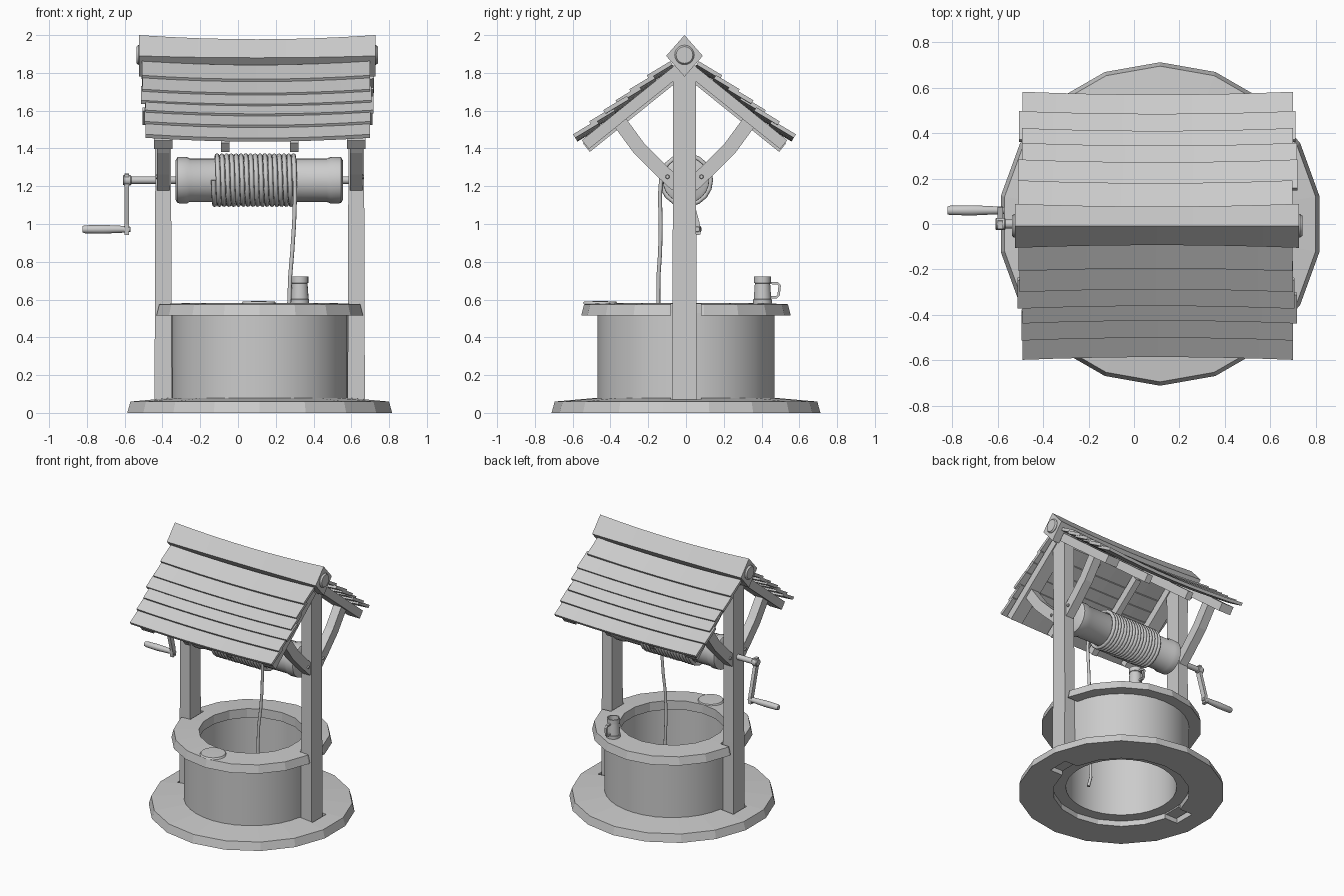
import bpy, bmesh, math, random
from mathutils import Vector, Matrix

if "Cube" in bpy.data.objects:
    bpy.data.objects.remove(bpy.data.objects["Cube"])

random.seed(4)
CX = 0.115      # well centre in x
RY = -0.008     # roof centre in y


def finish(name, bm, smooth=False):
    bmesh.ops.recalc_face_normals(bm, faces=bm.faces)
    me = bpy.data.meshes.new(name)
    bm.to_mesh(me)
    bm.free()
    ob = bpy.data.objects.new(name, me)
    bpy.context.collection.objects.link(ob)
    bpy.ops.object.select_all(action='DESELECT')
    ob.select_set(True)
    bpy.context.view_layer.objects.active = ob
    if smooth:
        bpy.ops.object.shade_smooth_by_angle(angle=math.radians(35))
    return ob


def loft(name, sections, smooth=False):
    """Skin equal-length point loops and cap both ends."""
    bm = bmesh.new()
    rings = [[bm.verts.new(p) for p in s] for s in sections]
    n = len(rings[0])
    for a, b in zip(rings, rings[1:]):
        for i in range(n):
            bm.faces.new((a[i], a[(i + 1) % n], b[(i + 1) % n], b[i]))
    bm.faces.new(rings[0])
    bm.faces.new(rings[-1])
    return finish(name, bm, smooth)


def lathe(name, profile, seg, matrix, smooth=True, start=0.0):
    """Turn a closed (radius, height) loop round z, then place it."""
    bm = bmesh.new()
    rings = []
    for i in range(seg):
        a = start + math.tau * i / seg
        rings.append([bm.verts.new((r * math.cos(a), r * math.sin(a), z)) for r, z in profile])
    n = len(profile)
    for i in range(seg):
        a, b = rings[i], rings[(i + 1) % seg]
        for j in range(n):
            k = (j + 1) % n
            bm.faces.new((a[j], b[j], b[k], a[k]))
    bmesh.ops.remove_doubles(bm, verts=bm.verts, dist=1e-5)
    bmesh.ops.dissolve_degenerate(bm, edges=bm.edges, dist=1e-6)
    bm.transform(matrix)
    return finish(name, bm, smooth)


def rod(name, x0, x1, y, z, r, seg=16):
    m = Matrix.Translation((x0, y, z)) @ Matrix.Rotation(math.pi / 2, 4, 'Y')
    L = x1 - x0
    return lathe(name, [(0, 0), (r * .85, 0), (r, r * .2), (r, L - r * .2), (r * .85, L), (0, L)], seg, m)


def beam(name, pts, w, h):
    """Bar with width w along x and depth h, following points in a yz plane."""
    pts = [Vector(p) for p in pts]
    secs = []
    for i, p in enumerate(pts):
        d = (pts[min(i + 1, len(pts) - 1)] - pts[max(i - 1, 0)]).normalized()
        u = Vector((w / 2, 0, 0))
        v = d.cross(Vector((1, 0, 0))).normalized() * h / 2
        secs.append([p - u - v, p + u - v, p + u + v, p - u + v])
    return loft(name, secs)


def tube(name, pts, r):
    cu = bpy.data.curves.new(name, 'CURVE')
    cu.dimensions = '3D'
    cu.bevel_depth = r
    cu.bevel_resolution = 2
    cu.use_fill_caps = True
    sp = cu.splines.new('POLY')
    sp.points.add(len(pts) - 1)
    for q, p in zip(sp.points, pts):
        q.co = (*p, 1)
    ob = bpy.data.objects.new(name, cu)
    bpy.context.collection.objects.link(ob)
    bpy.ops.object.select_all(action='DESELECT')
    ob.select_set(True)
    bpy.context.view_layer.objects.active = ob
    bpy.ops.object.convert(target='MESH')
    bpy.ops.object.shade_smooth()


def cut_slots(ob):
    """Cut the two post slots out of a ring."""
    for s in (-1, 1):
        x = CX + s * 0.515
        c = beam("slot_cutter", [(x, 0, -.2), (x, 0, .9)], 0.11, 0.16)
        bpy.context.view_layer.objects.active = ob
        md = ob.modifiers.new("slot", 'BOOLEAN')
        md.operation = 'DIFFERENCE'
        md.solver = 'EXACT'
        md.object = c
        bpy.ops.object.modifier_apply(modifier=md.name)
        bpy.data.objects.remove(c)


# Stone base, wall and rim
C = Matrix.Translation((CX, 0, 0))
base = lathe("base_ring", [(.47, 0), (.712, 0), (.695, .06), (.47, .08)], 18, C, False, math.pi / 18)
cut_slots(base)
lathe("well_wall", [(.382, .04), (.468, .04), (.468, .53), (.382, .53)], 36, C)
rim = lathe("rim", [(.365, .515), (.555, .515), (.54, .575), (.365, .583)], 18, C, False, math.pi / 18)
cut_slots(rim)
lathe("puddle", [(0, 0), (.092, 0), (.085, .012), (0, .014)], 20, Matrix.Translation((.11, -.455, .578)))

# Posts, end rafters and curved braces
for s, side in ((-1, "left"), (1, "right")):
    x = CX + s * 0.511
    secs = []
    for z, w, d in ((.03, .046, .066), (.6, .044, .064), (1.2, .042, .061), (1.84, .043, .062)):
        secs.append([(x - w, RY - d, z), (x + w, RY - d, z), (x + w, RY + d, z), (x - w, RY + d, z)])
    loft(side + "_post", secs)
    for t, end in ((-1, "front"), (1, "back")):
        beam(f"{side}_{end}_brace", [(x, RY + t * .04, 1.205), (x, RY + t * .13, 1.29),
                                     (x, RY + t * .24, 1.40), (x, RY + t * .35, 1.55)], .065, .075)
        lathe(f"{side}_{end}_bolt", [(0, 0), (.012, 0), (.009, .01), (0, .01)], 8,
              Matrix.Translation((x + s * .032, RY + t * .09, 1.25)) @ Matrix.Rotation(s * math.pi / 2, 4, 'Y'))
        beam(f"{side}_{end}_rafter", [(x, RY + t * .04, 1.81), (x, RY + t * .525, 1.42)], .10, .06)

# Narrow middle rafters
for x in (-.067, .297):
    for t in (-1, 1):
        beam("middle_rafter", [(x, RY + t * .04, 1.79), (x, RY + t * .52, 1.405)], .045, .06)

# Overlapping roof planks, sagging towards the middle
A = math.radians(31)
for t, end in ((-1, "front"), (1, "back")):
    for k, y in enumerate((.20, .292, .365, .43, .505, .59)):
        z = 1.475 + .8 * (.59 - y)
        x0 = -.50 + random.uniform(-.015, .012)
        x1 = .707 + random.uniform(-.012, .015)
        if k == 5:
            x0, x1 = -.49, .70
        secs = []
        for i in range(9):
            u = i / 8
            sag = 1 - (2 * u - 1) ** 2
            py, pz = y - .012 * sag, z - .02 * sag
            dy, dz = -.125, .125 * math.tan(A)
            ny, nz = -math.sin(A) * .022, -math.cos(A) * .022
            prof = [(py, pz), (py + dy, pz + dz), (py + dy + ny, pz + dz + nz), (py + ny, pz + nz)]
            secs.append([(x0 + (x1 - x0) * u, RY + t * a, b) for a, b in prof])
        loft(f"{end}_roof_plank_{k + 1}", secs)

# Sagging ridge beam and its round core
secs = []
for i in range(9):
    u = i / 8
    sag = 1 - (2 * u - 1) ** 2
    x, r, z = -.525 + 1.252 * u, .097 - .012 * sag, 1.89 - .01 * sag
    secs.append([(x, RY, z + r + .013), (x, RY + r, z), (x, RY, z - r - .013), (x, RY - r, z)])
loft("ridge_beam", secs)
rod("ridge_core", -.538, .741, RY, 1.895, .052, 20)

# Winding drum and axle
DZ = 1.232
m = Matrix.Translation((-.33, 0, DZ)) @ Matrix.Rotation(math.pi / 2, 4, 'Y')
lathe("drum", [(0, 0), (.105, 0), (.122, .01), (.123, .06), (.115, .075), (.115, .80),
               (.123, .82), (.122, .875), (.105, .885), (0, .885)], 24, m)
rod("axle", -.60, .63, 0, DZ, .02)

# Rope coil with the hanging end
pts = []
turns, step = 17, 18
for i in range(turns * step + 1):
    a = math.pi + math.tau * i / step
    pts.append((-.13 + .43 * i / (turns * step), .131 * math.cos(a), DZ + .131 * math.sin(a)))
tube("rope_coil", pts, .0125)
tube("hanging_rope", [(.30, -.131, 1.25), (.302, -.138, 1.15), (.297, -.134, 1.0), (.287, -.137, .85),
                      (.276, -.146, .72), (.270, -.147, .55), (.275, -.14, .3), (.272, -.14, .12),
                      (.285, -.15, .05)], .011)

# Crank arm and handle
beam("crank_arm", [(-.588, -.004, 1.265), (-.588, .0, 1.2), (-.588, .055, 1.0), (-.588, .06, .942)], .024, .036)
rod("crank_collar", -.61, -.565, 0, DZ, .027)
rod("handle_pin", -.61, -.57, .06, .972, .015)
m = Matrix.Translation((-.822, .06, .972)) @ Matrix.Rotation(math.pi / 2, 4, 'Y')
lathe("crank_handle", [(0, 0), (.017, 0), (.021, .012), (.023, .11), (.017, .235), (0, .235)], 14, m)

# Mug on the back of the rim
m = Matrix.Translation((.327, .405, .578))
lathe("mug", [(0, 0), (.05, 0), (.05, .022), (.047, .024), (.041, .108), (.045, .11), (.045, .143),
              (.037, .143), (.036, .02), (0, .02)], 18, m)
beam("mug_handle", [(.327, .445, .688), (.327, .485, .686), (.327, .496, .674),
                    (.327, .49, .622), (.327, .48, .612), (.327, .448, .612)], .016, .013)
